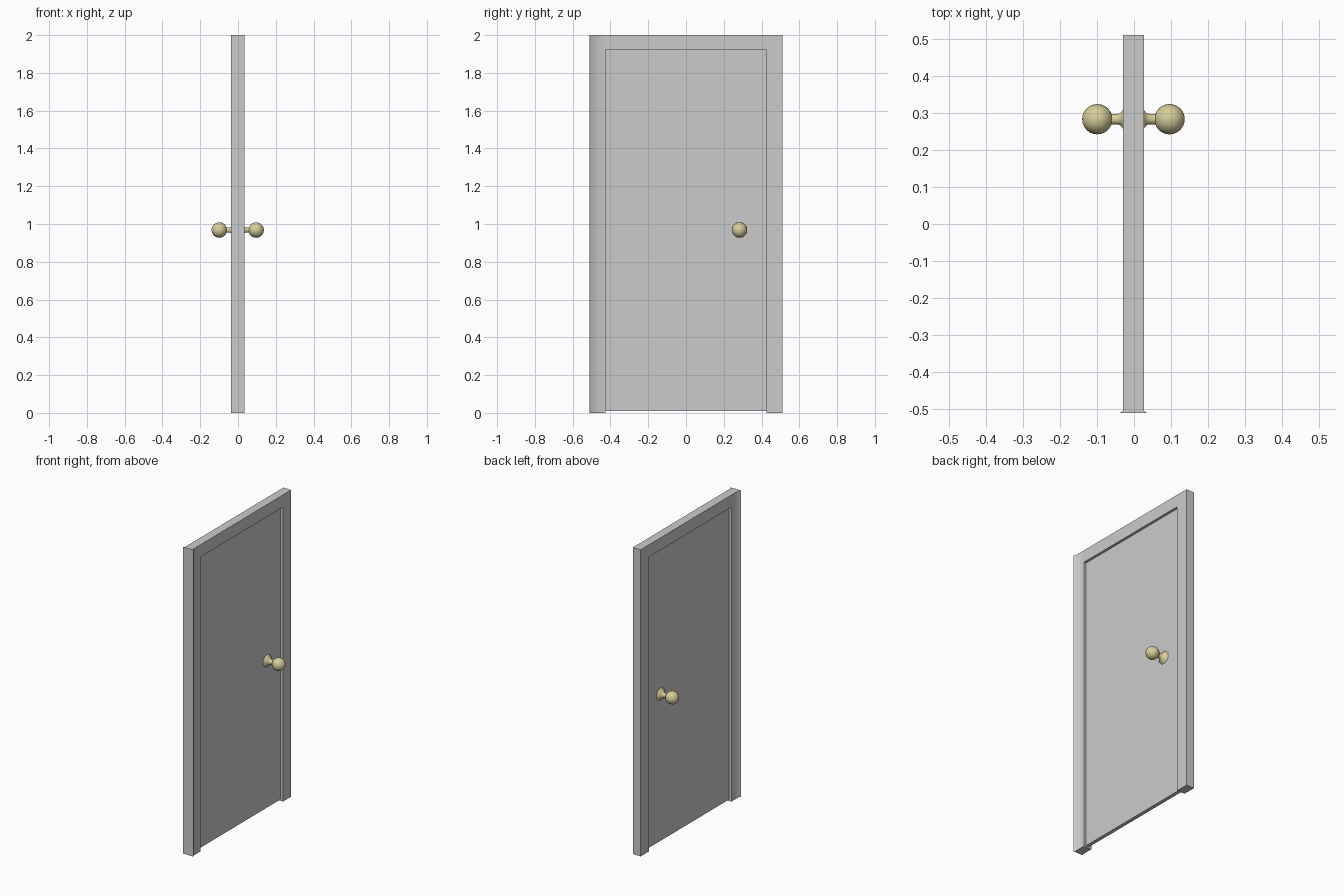
import bpy, bmesh, math
from mathutils import Matrix, Vector

if "Cube" in bpy.data.objects:
    bpy.data.objects.remove(bpy.data.objects["Cube"])

CX = -0.0015          # middle of the wall thickness
HALF = 0.0285         # half depth of the frame


def material(name, rgb):
    m = bpy.data.materials.new(name)
    m.diffuse_color = (*rgb, 1)
    m.use_nodes = True
    m.node_tree.nodes["Principled BSDF"].inputs["Base Color"].default_value = m.diffuse_color
    return m


grey = material("grey_paint", (0.60, 0.60, 0.60))
brass = material("pale_brass", (0.68, 0.61, 0.33))


def finish(name, bm, mat, angle):
    bmesh.ops.recalc_face_normals(bm, faces=bm.faces)
    me = bpy.data.meshes.new(name)
    bm.to_mesh(me)
    bm.free()
    me.materials.append(mat)
    ob = bpy.data.objects.new(name, me)
    bpy.context.collection.objects.link(ob)
    bpy.ops.object.select_all(action='DESELECT')
    ob.select_set(True)
    bpy.context.view_layer.objects.active = ob
    bpy.ops.object.shade_smooth_by_angle(angle=math.radians(angle))
    return ob


# Door frame: U outline extruded through the wall thickness
outline = [(-.51, 0), (-.51, 2), (.51, 2), (.51, 0),
           (.425, 0), (.425, 1.92), (-.425, 1.92), (-.425, 0)]
bm = bmesh.new()
face = bm.faces.new([bm.verts.new((CX - HALF, y, z)) for y, z in outline])
ext = bmesh.ops.extrude_face_region(bm, geom=[face])
bmesh.ops.translate(bm, vec=(2 * HALF, 0, 0),
                    verts=[v for v in ext['geom'] if isinstance(v, bmesh.types.BMVert)])
# Flared lip along the outer edge of one jamb
for y in (-.505, -.425, .425):
    bmesh.ops.bisect_plane(bm, geom=bm.verts[:] + bm.edges[:] + bm.faces[:],
                           plane_co=(0, y, 0), plane_no=(0, 1, 0))
for v in bm.verts:
    if v.co.y < -.509:
        v.co.x += math.copysign(.008, v.co.x - CX)
finish("door_frame", bm, grey, 65)

# Door panel, recessed on both sides and just clear of the floor
bm = bmesh.new()
bmesh.ops.create_cube(bm, size=1, matrix=Matrix.Translation((CX, 0, .965))
                      @ Matrix.Diagonal((.024, .85, 1.91, 1)))
finish("door_panel", bm, grey, 30)

# Knobs: eight-sided flared stem and a round ball on each side
stem = [(.011, .043), (.028, .028), (.034, .019), (.041, .0155), (.075, .0155)]
for side, label in ((1, "right"), (-1, "left")):
    origin = Vector((CX, .283, .968))
    bm = bmesh.new()
    rings = []
    for d, r in stem:
        rings.append([bm.verts.new(origin + Vector((side * d,
                      r * math.cos(a * math.pi / 4 + math.pi / 8),
                      r * math.sin(a * math.pi / 4 + math.pi / 8))))
                      for a in range(8)])
    for a, b in zip(rings, rings[1:]):
        for i in range(8):
            j = (i + 1) % 8
            bm.faces.new((a[i], a[j], b[j], b[i]))
    finish(label + "_knob_stem", bm, brass, 50)

    bm = bmesh.new()
    bmesh.ops.create_uvsphere(bm, u_segments=20, v_segments=12, radius=.041,
                              matrix=Matrix.Translation(origin + Vector((side * .0975, 0, 0)))
                              @ Matrix.Rotation(math.pi / 2, 4, 'Y'))
    finish(label + "_knob_ball", bm, brass, 50)
